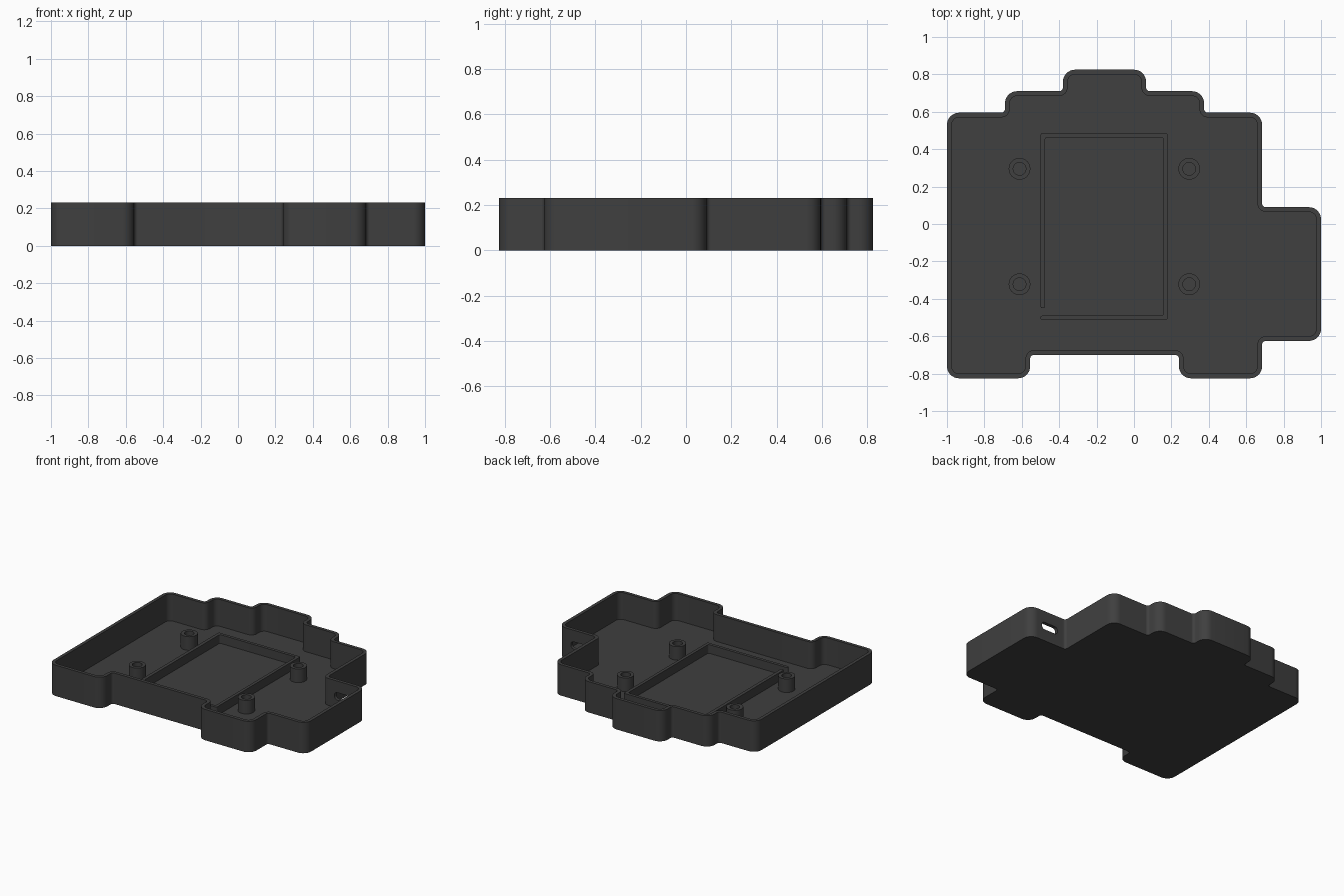
import bpy, bmesh, math
from mathutils import Vector

if "Cube" in bpy.data.objects:
    bpy.data.objects.remove(bpy.data.objects["Cube"])

HEIGHT, FLOOR, WALL = 0.232, 0.03, 0.025

charcoal = bpy.data.materials.new("charcoal plastic")
charcoal.diffuse_color = (0.05, 0.05, 0.05, 1)
charcoal.use_nodes = True
charcoal.node_tree.nodes["Principled BSDF"].inputs["Base Color"].default_value = charcoal.diffuse_color


def corner(poly, i):
    """Unit directions into and out of a corner, and its turn sign (ccw: + is convex)."""
    p, q, r = Vector(poly[i - 1]), Vector(poly[i]), Vector(poly[(i + 1) % len(poly)])
    a, b = (q - p).normalized(), (r - q).normalized()
    return q, a, b, a.x * b.y - a.y * b.x


def inset(poly, d):
    """Move every edge of a ccw right-angled outline inward by d."""
    out = []
    for i in range(len(poly)):
        q, a, b, _ = corner(poly, i)
        out.append(q + d * (Vector((-a.y, a.x)) + Vector((-b.y, b.x))))
    return out


def rounded(poly, convex, concave, steps=8):
    """Round the right-angled corners of a ccw outline."""
    out = []
    for i in range(len(poly)):
        q, a, b, turn = corner(poly, i)
        r = convex if turn > 0 else concave
        centre = q - a * r + b * r
        for k in range(steps + 1):
            t = k / steps * math.pi / 2
            out.append(centre - b * r * math.cos(t) + a * r * math.sin(t))
    return out


def circle(r, n=32):
    return [Vector((r * math.cos(2 * math.pi * k / n), r * math.sin(2 * math.pi * k / n)))
            for k in range(n)]


def build(name, loops):
    """Bridge a stack of (outline, z) loops and cap both ends."""
    bm = bmesh.new()
    rings = [[bm.verts.new((p.x, p.y, z)) for p in pts] for pts, z in loops]
    n = len(rings[0])
    for lo, hi in zip(rings, rings[1:]):
        for k in range(n):
            bm.faces.new((lo[k], lo[(k + 1) % n], hi[(k + 1) % n], hi[k]))
    bm.faces.new(rings[0][::-1])
    bm.faces.new(rings[-1])
    bmesh.ops.recalc_face_normals(bm, faces=bm.faces)
    mesh = bpy.data.meshes.new(name)
    bm.to_mesh(mesh)
    bm.free()
    mesh.materials.append(charcoal)
    ob = bpy.data.objects.new(name, mesh)
    bpy.context.collection.objects.link(ob)
    return ob


def smooth(ob):
    bpy.ops.object.select_all(action='DESELECT')
    ob.select_set(True)
    bpy.context.view_layer.objects.active = ob
    bpy.ops.object.shade_smooth_by_angle(angle=math.radians(30))


# Open tray: stepped outline, hollow down to the floor
outline = [(-1, -0.825), (-0.555, -0.825), (-0.555, -0.70), (0.24, -0.70),
           (0.24, -0.825), (0.685, -0.825), (0.685, -0.625), (1, -0.625),
           (1, 0.09), (0.685, 0.09), (0.685, 0.595), (0.375, 0.595),
           (0.375, 0.71), (0.065, 0.71), (0.065, 0.825), (-0.38, 0.825),
           (-0.38, 0.71), (-0.69, 0.71), (-0.69, 0.595), (-1, 0.595)]
outer = rounded(outline, 0.065, 0.02)
inner = rounded(inset(outline, WALL), 0.04, 0.045)
tray = build("tray", [(outer, 0), (outer, HEIGHT), (inner, HEIGHT), (inner, FLOOR)])

# Rounded cable slot through the back wall of the side bay
slot = rounded([(-0.07, -0.028), (0.07, -0.028), (0.07, 0.028), (-0.07, 0.028)], 0.026, 0.026)
cutter = build("slot_cutter", [(slot, -0.05), (slot, 0.05)])
cutter.rotation_euler.x = math.pi / 2
cutter.location = (0.825, 0.078, 0.117)
cutter.hide_render = True
cut = tray.modifiers.new("slot", 'BOOLEAN')
cut.operation, cut.solver, cut.object = 'DIFFERENCE', 'EXACT', cutter
bpy.context.view_layer.objects.active = tray
bpy.ops.object.modifier_apply(modifier=cut.name)
bpy.data.objects.remove(cutter)
smooth(tray)

# Battery frame: low rib with a wire gap at one corner
rib = [(-0.5, 0.485), (-0.5, -0.45), (-0.475, -0.45), (-0.475, 0.462),
       (0.157, 0.462), (0.157, -0.49), (-0.5, -0.49), (-0.5, -0.513),
       (0.18, -0.513), (0.18, 0.485)]
rib = rounded(rib, 0.01, 0.01, 4)
smooth(build("battery_frame", [(rib, FLOOR - 0.005), (rib, 0.095)]))

# Four hollow screw posts
for x in (-0.612, 0.295):
    for y in (-0.322, 0.295):
        post = build("screw_post", [(circle(0.058), FLOOR - 0.005), (circle(0.058), 0.132),
                                    (circle(0.034), 0.132), (circle(0.034), FLOOR + 0.002)])
        post.location = (x, y, 0)
        smooth(post)
